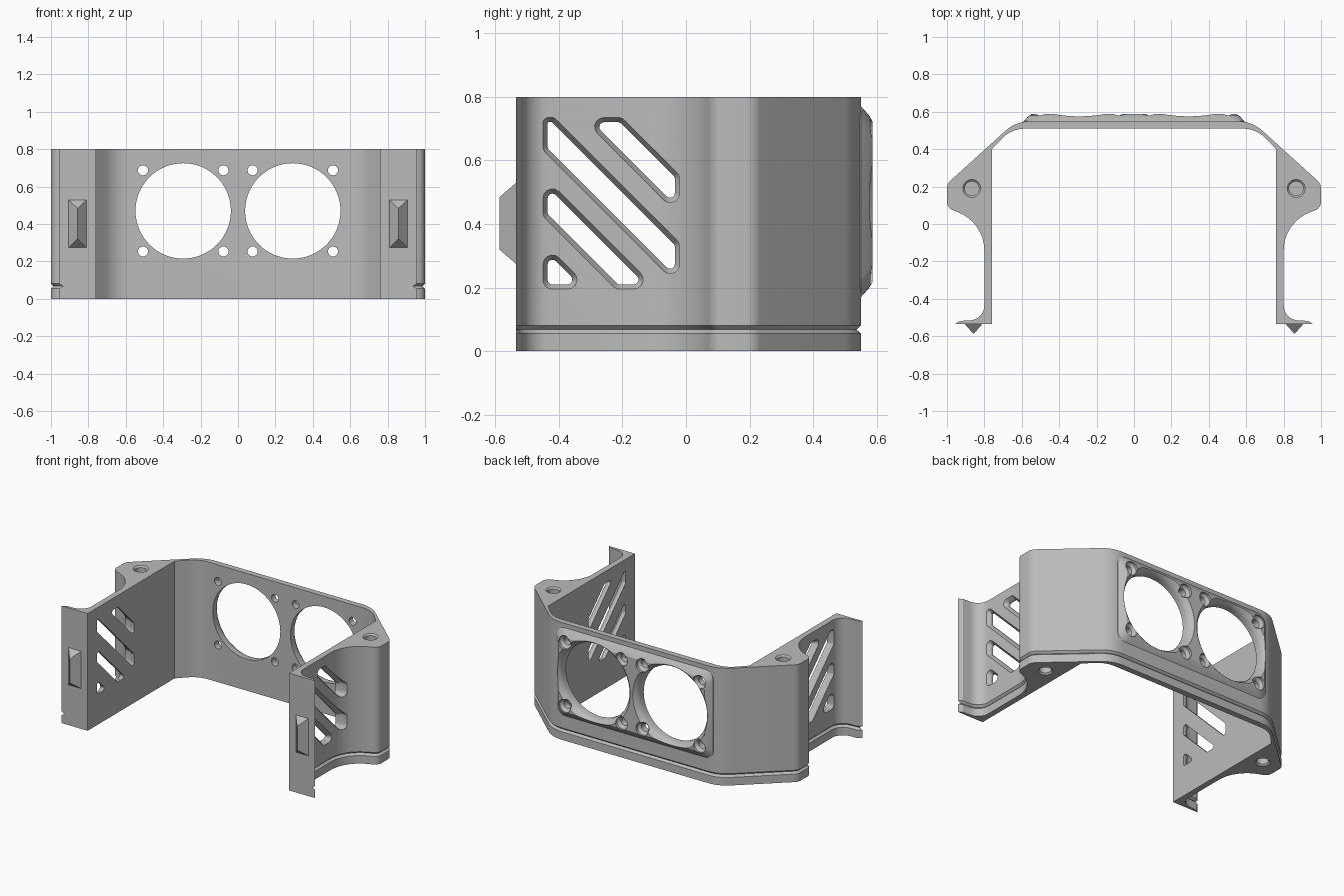
import bpy, bmesh, math
from mathutils import Vector

cube = bpy.data.objects.get("Cube")
if cube:
    bpy.data.objects.remove(cube)

grey = bpy.data.materials.new("plain grey")
grey.use_nodes = True
grey.diffuse_color = (0.5, 0.5, 0.5, 1)
grey.node_tree.nodes["Principled BSDF"].inputs["Base Color"].default_value = (0.5, 0.5, 0.5, 1)


def rounded(points, steps=6, inset=0.0):
    """Round each (x, y, radius) corner; radius 0 stays sharp."""
    out = []
    for i, (x, y, r) in enumerate(points):
        p = Vector((x, y))
        if not r:
            out.append(p)
            continue
        a = (Vector(points[i - 1][:2]) - p).normalized()
        b = (Vector(points[(i + 1) % len(points)][:2]) - p).normalized()
        half = a.angle(b) / 2
        centre = p + (a + b).normalized() * r / math.sin(half)
        start = p + a * r / math.tan(half) - centre
        end = p + b * r / math.tan(half) - centre
        turn = (math.atan2(end.y, end.x) - math.atan2(start.y, start.x) + math.pi) % math.tau - math.pi
        base = math.atan2(start.y, start.x)
        for k in range(steps + 1):
            t = base + turn * k / steps
            out.append(centre + Vector((math.cos(t), math.sin(t))) * (r - inset))
    return out


def loft(name, rings, helper=False):
    """Skin matching closed rings of 3D points and cap both ends."""
    bm = bmesh.new()
    loops = [[bm.verts.new(p) for p in ring] for ring in rings]
    n = len(loops[0])
    for low, high in zip(loops, loops[1:]):
        for i in range(n):
            j = (i + 1) % n
            bm.faces.new((low[i], low[j], high[j], high[i]))
    bm.faces.new(loops[0][::-1])
    bm.faces.new(loops[-1])
    bmesh.ops.recalc_face_normals(bm, faces=bm.faces)
    mesh = bpy.data.meshes.new(name)
    bm.to_mesh(mesh)
    bm.free()
    ob = bpy.data.objects.new(name, mesh)
    bpy.context.collection.objects.link(ob)
    if helper:
        ob.hide_render = True
    else:
        mesh.materials.append(grey)
    return ob


def round_cutter(x, other, profile, axis, count):
    """Turned cutter along y or z from (radius, position) pairs."""
    rings = []
    for r, d in profile:
        ring = []
        for i in range(count):
            t = math.tau * i / count
            u, v = x + r * math.cos(t), other + r * math.sin(t)
            ring.append((u, d, v) if axis == "y" else (u, v, d))
        rings.append(ring)
    return loft("hole_cutter", rings, True)


# Plan outline of one half: outer skin from front tab to rear, then inner skin
FRONT = -0.535
half_outer = rounded([(0.957, FRONT, 0), (0.93, -0.518, 0), (0.80, -0.512, 0.08),
                      (0.80, 0.01, 0.22), (1.0, 0.085, 0.05), (1.0, 0.215, 0.06),
                      (0.63, 0.55, 0.2), (0, 0.55, 0)], 8)[:-1]
half_inner = rounded([(0, 0.51, 0), (0.655, 0.51, 0.17), (0.76, 0.40, 0), (0.76, FRONT, 0)], 8)[1:]


def flip(points):
    return [Vector((-p.x, p.y)) for p in reversed(points)]


outer = half_outer + flip(half_outer)
inner = flip(half_inner) + half_inner


# Groove line: outer skin pushed inwards
def groove(chain, depth):
    out = []
    for i, p in enumerate(chain):
        d = (chain[min(i + 1, len(chain) - 1)] - chain[max(i - 1, 0)]).normalized()
        q = p + Vector((-d.y, d.x)) * depth
        if i in (0, len(chain) - 1):
            q = Vector((p.x - math.copysign(0.022, p.x), FRONT))
        out.append(q)
    return out


plain = outer + inner
notched = groove(outer, 0.014) + inner
levels = [(plain, 0), (plain, 0.055), (notched, 0.068), (plain, 0.081), (plain, 0.8)]
body = loft("bracket_body", [[(p.x, p.y, z) for p in ring] for ring, z in levels])

# Raised pad on the rear wall
rings = []
for w, h, y in [(0.59, 0.30, 0.53), (0.59, 0.30, 0.55), (0.567, 0.272, 0.575), (0.55, 0.252, 0.587)]:
    r = 0.06
    corners = [(-w, -h, r), (w, -h, r), (w, h, r), (-w, h, r)]
    rings.append([(p.x, y, p.y + 0.47) for p in rounded(corners)])
pad = loft("rear_pad", rings, True)

cutters = []
# Large flared openings with four countersunk screw holes each
for side in (-1, 1):
    cx = 0.293 * side
    cutters.append(round_cutter(cx, 0.47, [(0.255, 0.4), (0.255, 0.545), (0.26, 0.56),
                                           (0.27, 0.575), (0.288, 0.59), (0.305, 0.605)], "y", 64))
    for dx in (-0.215, 0.215):
        for dz in (-0.217, 0.217):
            cutters.append(round_cutter(cx + dx, 0.47 + dz, [(0.027, 0.4), (0.027, 0.552),
                                                             (0.046, 0.57), (0.046, 0.62)], "y", 20))
    # Blind screw holes in the top and bottom of the side lobes
    for z, out in ((0.8, 1), (0, -1)):
        cutters.append(round_cutter(0.867 * side, 0.19, [(0.038, z - 0.12 * out), (0.038, z - 0.01 * out),
                                                         (0.048, z), (0.048, z + 0.05 * out)], "z", 32))

# Diagonal vent slots with flared outer edges, as (y, z) corners
slots = [
    [(-0.33, 0.735), (-0.202, 0.735), (-0.02, 0.553), (-0.02, 0.425)],
    [(-0.45, 0.632), (-0.45, 0.735), (-0.415, 0.735), (-0.02, 0.34), (-0.02, 0.202)],
    [(-0.45, 0.425), (-0.45, 0.553), (-0.092, 0.195), (-0.22, 0.195)],
    [(-0.45, 0.195), (-0.45, 0.345), (-0.30, 0.195)],
]
for side in (-1, 1):
    for slot in slots:
        tight = len(slot) == 5
        corners = [(y, z, 0.018 if tight and z > 0.7 else 0.03) for y, z in slot]
        rings = [[(x * side, p.x, p.y) for p in rounded(corners, 5, inset)]
                 for x, inset in ((0.7, 0.015), (0.775, 0.015), (0.80, 0), (1.1, 0))]
        cutters.append(loft("slot_cutter", rings, True))

# Apply pad and cutters to the body, then drop the helpers
for tool in [pad] + cutters:
    mod = body.modifiers.new("cut", "BOOLEAN")
    mod.object = tool
    mod.operation = "UNION" if tool is pad else "DIFFERENCE"
    mod.solver = "EXACT"
graph = bpy.context.evaluated_depsgraph_get()
mesh = bpy.data.meshes.new_from_object(body.evaluated_get(graph))
body.modifiers.clear()
body.data = mesh
mesh.materials.clear()
mesh.materials.append(grey)
for tool in [pad] + cutters:
    bpy.data.objects.remove(tool)

# Hipped locating ridges on the front tabs
for side, name in ((-1, "right_locating_ridge"), (1, "left_locating_ridge")):
    rings = []
    for w, h, y in [(0.047, 0.127, FRONT + 0.003), (0.047, 0.127, FRONT), (0.001, 0.082, -0.587)]:
        rings.append([(0.858 * side + sx * w, y, 0.402 + sz * h)
                      for sx, sz in ((-1, -1), (1, -1), (1, 1), (-1, 1))])
    loft(name, rings)

# Smooth the curved walls, keep hard edges
bpy.ops.object.select_all(action="DESELECT")
body.select_set(True)
bpy.context.view_layer.objects.active = body
bpy.ops.object.shade_smooth_by_angle(angle=math.radians(28))
